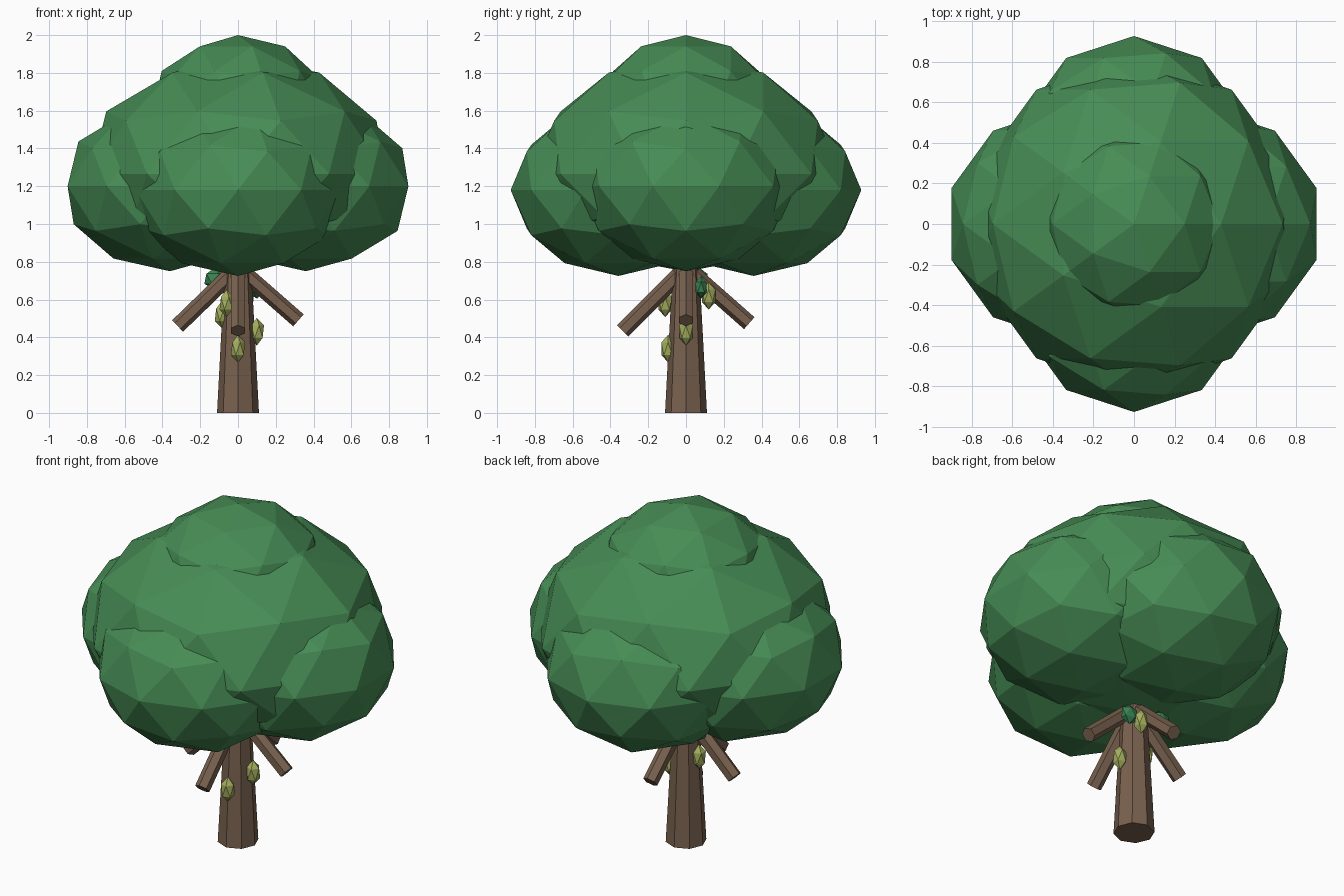
import bpy
from mathutils import Vector

if "Cube" in bpy.data.objects:
    bpy.data.objects.remove(bpy.data.objects["Cube"])


def material(name, rgb):
    m = bpy.data.materials.new(name)
    m.diffuse_color = (*rgb, 1)
    m.use_nodes = True
    m.node_tree.nodes["Principled BSDF"].inputs["Base Color"].default_value = m.diffuse_color
    return m


GREEN = material("foliage green", (0.062, 0.262, 0.09))
LEAF = material("leaf green", (0.04, 0.23, 0.085))
BARK = material("bark brown", (0.19, 0.12, 0.077))
POD = material("pod yellow green", (0.37, 0.42, 0.11))


def finish(name, mat):
    ob = bpy.context.object
    ob.name = name
    ob.data.materials.append(mat)
    return ob


def blob(name, loc, size, mat, detail=2):
    """Faceted ellipsoid."""
    bpy.ops.mesh.primitive_ico_sphere_add(subdivisions=detail, radius=1, location=loc)
    ob = finish(name, mat)
    for v in ob.data.vertices:
        v.co = [c * s for c, s in zip(v.co, size)]
    return ob


def limb(name, start, end, r0, r1, sides):
    """Straight tapered wooden limb between two points."""
    a, b = Vector(start), Vector(end)
    bpy.ops.mesh.primitive_cone_add(vertices=sides, radius1=r0, radius2=r1,
                                    depth=(b - a).length, location=(a + b) / 2)
    ob = finish(name, BARK)
    ob.rotation_euler = (b - a).to_track_quat('Z', 'Y').to_euler()
    return ob


# Canopy: big core with a flattened underside
core = blob("canopy_core", (0, 0, 1.265), (0.82, 0.82, 0.63), GREEN)
for v in core.data.vertices:
    if v.co.z < 0:
        v.co.z *= 0.82

# Canopy: crown and four surrounding clumps
blob("canopy_crown", (0, 0, 1.6), (0.475, 0.475, 0.4), GREEN)
for side, s in (("left", -1), ("right", 1)):
    blob("canopy_" + side, (0.36 * s, 0, 1.2), (0.57, 0.57, 0.45), GREEN)
for side, s in (("front", -1), ("back", 1)):
    blob("canopy_" + side, (0, 0.358 * s, 1.18), (0.57, 0.57, 0.455), GREEN)

# Trunk
limb("trunk", (0, 0, 0), (0, 0, 0.85), 0.111, 0.066, 8)

# Drooping branches
for side, tip in (("right", (0.32, 0, 0.49)), ("left", (-0.32, 0, 0.46)),
                  ("front", (0, -0.335, 0.435)), ("back", (0, 0.335, 0.475))):
    limb("branch_" + side, (0, 0, 0.77), tip, 0.042, 0.042, 6)

# Pods hanging on the trunk
for i, loc in enumerate([(0, -0.095, 0.34), (0.1, 0, 0.43), (-0.06, -0.11, 0.58),
                         (-0.085, 0, 0.52), (0.05, 0.12, 0.62)]):
    blob(f"pod_{i + 1}", loc, (0.042, 0.042, 0.073), POD, 1)

# Small leaf tufts below the canopy
blob("leaf_tuft_left", (-0.12, 0.07, 0.71), (0.065, 0.05, 0.06), LEAF, 1)
blob("leaf_tuft_right", (0.1, 0.08, 0.665), (0.055, 0.035, 0.06), LEAF, 1)
